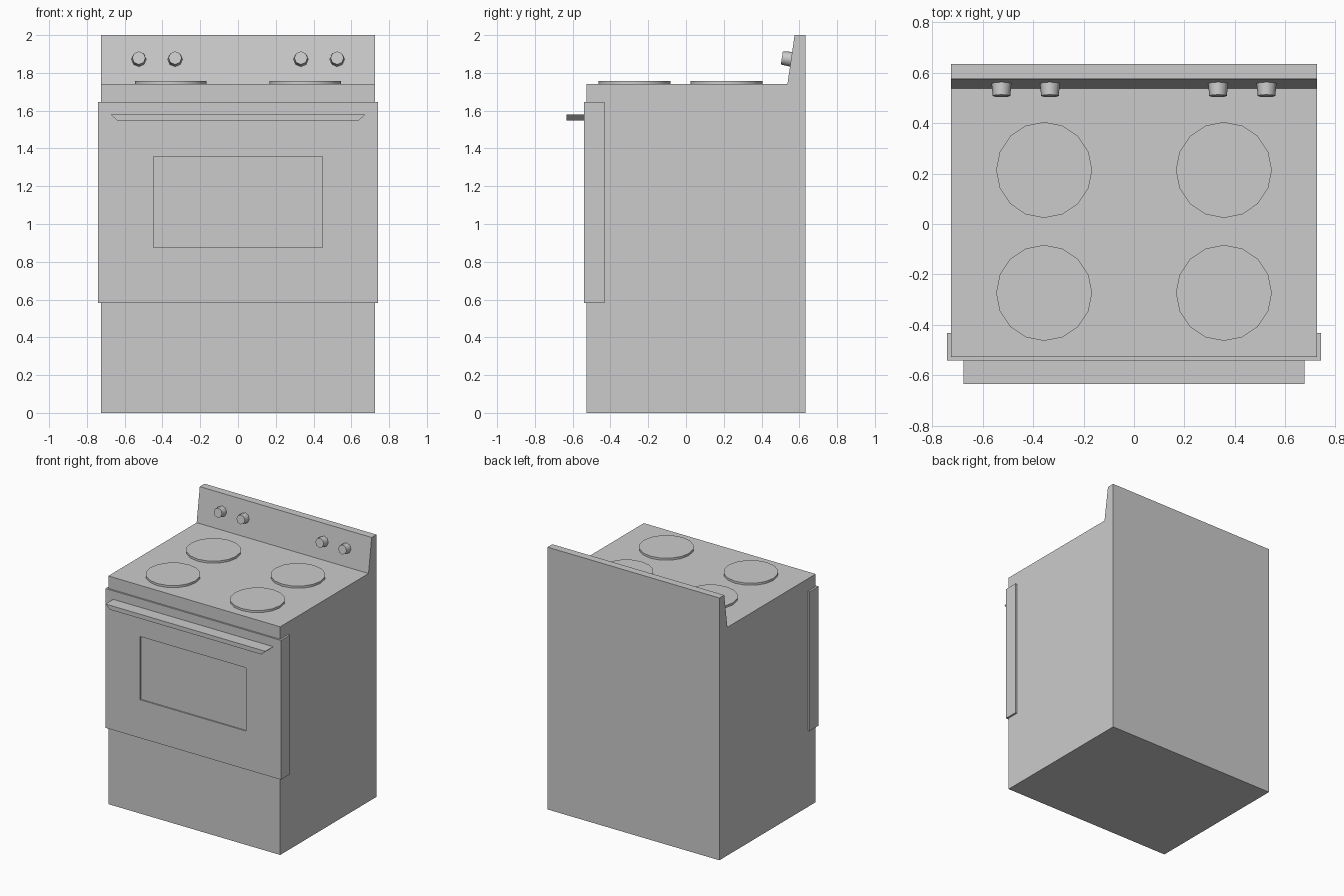
import bpy, bmesh, math
from mathutils import Matrix, Vector

if "Cube" in bpy.data.objects:
    bpy.data.objects.remove(bpy.data.objects["Cube"])


def make_object(name, bm, smooth_angle=None):
    bmesh.ops.recalc_face_normals(bm, faces=bm.faces[:])
    mesh = bpy.data.meshes.new(name)
    bm.to_mesh(mesh)
    bm.free()
    ob = bpy.data.objects.new(name, mesh)
    bpy.context.collection.objects.link(ob)
    if smooth_angle:
        bpy.ops.object.select_all(action='DESELECT')
        ob.select_set(True)
        bpy.context.view_layer.objects.active = ob
        bpy.ops.object.shade_smooth_by_angle(angle=math.radians(smooth_angle))
    return ob


def box(x0, x1, y0, y1, z0, z1):
    bm = bmesh.new()
    bmesh.ops.create_cube(bm, size=1)
    for v in bm.verts:
        v.co = ((x0, x1)[v.co.x > 0], (y0, y1)[v.co.y > 0], (z0, z1)[v.co.z > 0])
    return bm


def disc(name, center, axis, r_base, r_tip, depth, sides, angle):
    bm = bmesh.new()
    rot = Vector(axis).to_track_quat('Z', 'Y').to_matrix().to_4x4()
    bmesh.ops.create_cone(bm, cap_ends=True, segments=sides, radius1=r_base,
                          radius2=r_tip, depth=depth,
                          matrix=Matrix.Translation(center) @ rot)
    return make_object(name, bm, angle)


# Body with sloped control panel: side profile extruded across the width
profile = [(-0.527, 0), (0.633, 0), (0.633, 2), (0.575, 2), (0.537, 1.74), (-0.527, 1.74)]
bm = bmesh.new()
face = bm.faces.new([bm.verts.new((-0.725, y, z)) for y, z in profile])
side = bmesh.ops.extrude_face_region(bm, geom=[face])
bmesh.ops.translate(bm, vec=(1.45, 0, 0),
                    verts=[g for g in side['geom'] if isinstance(g, bmesh.types.BMVert)])
make_object("stove_body", bm)

# Oven door with a shallow recessed window
bm = box(-0.74, 0.74, -0.54, -0.432, 0.583, 1.645)
bm.normal_update()
front = min(bm.faces, key=lambda f: f.calc_center_median().y)
bmesh.ops.inset_individual(bm, faces=[front], thickness=0.1)
for v in front.verts:
    v.co.x = math.copysign(0.447, v.co.x)
    v.co.z = 1.357 if v.co.z > 1.1 else 0.875
window = bmesh.ops.extrude_discrete_faces(bm, faces=[front])['faces'][0]
bmesh.ops.translate(bm, vec=(0, 0.01, 0), verts=window.verts[:])
make_object("oven_door", bm)

# Door handle: ledge with ends slanting inwards underneath
bm = box(-0.675, 0.675, -0.633, -0.535, 1.547, 1.58)
for v in bm.verts:
    if v.co.z < 1.56:
        v.co.x = math.copysign(0.638, v.co.x)
make_object("door_handle", bm)

# Four burners
for x in (-0.356, 0.356):
    for y in (-0.273, 0.214):
        disc("burner", (x, y, 1.746), (0, 0, 1), 0.19, 0.19, 0.02, 16, 30)

# Four tapered knobs standing square to the sloped panel
normal = Vector((0, -0.26, 0.038)).normalized()
for x in (-0.525, -0.333, 0.333, 0.525):
    base = Vector((x, 0.557, 1.872))
    disc("knob", base + normal * 0.022, normal, 0.04, 0.035, 0.056, 8, 50)
